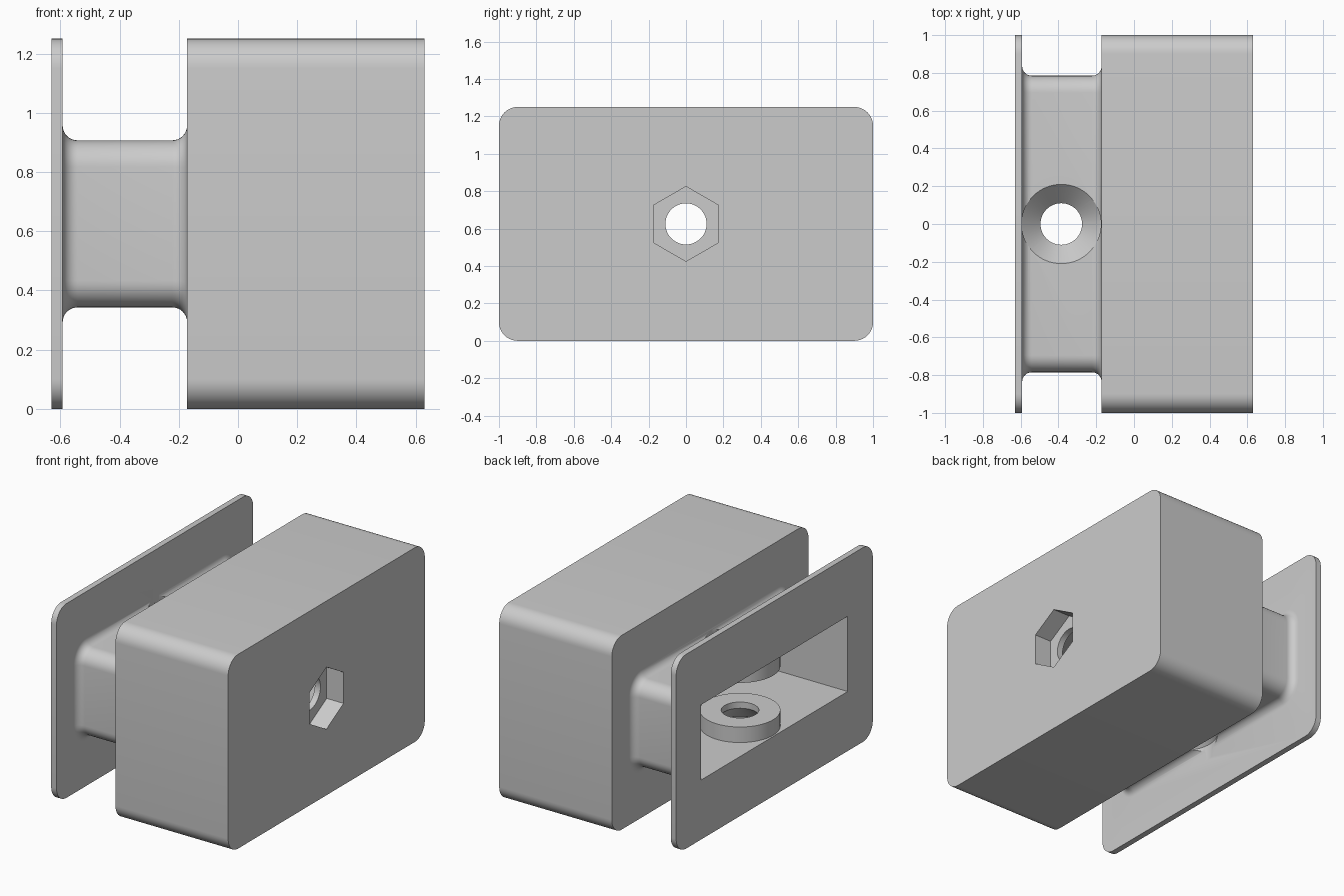
import bpy, bmesh, math
from mathutils import Matrix

if "Cube" in bpy.data.objects:
    bpy.data.objects.remove(bpy.data.objects["Cube"], do_unlink=True)

grey = bpy.data.materials.new("light_grey")
grey.use_nodes = True
COLOUR = (0.6, 0.6, 0.6, 1)
grey.diffuse_color = COLOUR
grey.node_tree.nodes["Principled BSDF"].inputs["Base Color"].default_value = COLOUR

MID = 0.625      # height of the centre line
BOLT_X = -0.385  # position of the vertical bolt hole
WALL = 0.04
NECK_Y, NECK_Z = 0.785, 0.282


def make_object(name, bm):
    bmesh.ops.recalc_face_normals(bm, faces=bm.faces)
    mesh = bpy.data.meshes.new(name)
    bm.to_mesh(mesh)
    bm.free()
    mesh.materials.append(grey)
    obj = bpy.data.objects.new(name, mesh)
    bpy.context.collection.objects.link(obj)
    return obj


def loft(name, rings):
    """Skin equal-length rings of points and cap both ends."""
    bm = bmesh.new()
    loops = [[bm.verts.new(p) for p in ring] for ring in rings]
    n = len(loops[0])
    for a, b in zip(loops, loops[1:]):
        for i in range(n):
            j = (i + 1) % n
            bm.faces.new((a[i], a[j], b[j], b[i]))
    bm.faces.new(loops[0])
    bm.faces.new(loops[-1])
    return make_object(name, bm)


def rounded_ring(x, hy, hz, r, steps=10):
    pts = []
    for k, (sy, sz) in enumerate([(1, 1), (-1, 1), (-1, -1), (1, -1)]):
        for i in range(steps + 1):
            a = math.pi / 2 * (k + i / steps)
            pts.append((x, sy * (hy - r) + r * math.cos(a),
                        MID + sz * (hz - r) + r * math.sin(a)))
    return pts


def turned(name, profile, sides=64):
    """Vertical turned shape from (radius, z) pairs."""
    angles = [2 * math.pi * i / sides for i in range(sides)]
    return loft(name, [[(BOLT_X + r * math.cos(a), r * math.sin(a), z)
                        for a in angles] for r, z in profile])


def bar_along_x(name, radius, x0, x1, sides):
    angles = [2 * math.pi * (i + 0.5) / sides + math.pi / 2 + math.pi / sides
              for i in range(sides)]
    angles = [a - 2 * math.pi / sides for a in angles]
    return loft(name, [[(x, radius * math.cos(a), MID + radius * math.sin(a))
                        for a in angles] for x in (x0, x1)])


def combine(target, tool, operation):
    mod = target.modifiers.new(operation.lower(), "BOOLEAN")
    mod.operation, mod.solver, mod.object = operation, "EXACT", tool
    bpy.context.view_layer.objects.active = target
    bpy.ops.object.modifier_apply(modifier=mod.name)
    bpy.data.objects.remove(tool, do_unlink=True)


# Outer body: thin flange, filleted neck and thick block in one skin
FILLET = 0.05
flange_in, block_in, end = -0.592, -0.172, 0.63
rings = [rounded_ring(x, 1, 0.625, 0.1) for x in (-end, flange_in)]
arc = [math.pi / 2 * i / 8 for i in range(9)]
neck = [(flange_in + FILLET * (1 - math.cos(a)), FILLET * (1 - math.sin(a))) for a in arc]
neck += [(block_in - FILLET * (1 - math.cos(a)), FILLET * (1 - math.sin(a))) for a in reversed(arc)]
rings += [rounded_ring(x, NECK_Y + e, NECK_Z + e, 0.09 + e) for x, e in neck]
rings += [rounded_ring(x, 1, 0.625, 0.1) for x in (block_in, end)]
body = loft("mounting_block", rings)

# Rectangular pocket opening through the flange
bm = bmesh.new()
x0, x1 = -0.7, 0.47
bmesh.ops.create_cube(bm, size=1, matrix=Matrix.Translation(((x0 + x1) / 2, 0, MID))
                      @ Matrix.Diagonal((x1 - x0, 2 * (NECK_Y - WALL), 2 * (NECK_Z - WALL), 1)))
combine(body, make_object("pocket_cutter", bm), "DIFFERENCE")

# Bosses on floor and ceiling, each with a countersunk bolt hole
for side in (1, -1):
    inner = NECK_Z - WALL
    boss = turned("bolt_boss", [(0.235, MID + side * h) for h in (inner - 0.1, inner + 0.02)])
    combine(body, boss, "UNION")
for side in (1, -1):
    sink = [(0.11, 0.05), (0.11, NECK_Z - 0.1), (0.21, NECK_Z), (0.21, NECK_Z + 0.1)]
    combine(body, turned("countersink_cutter", [(r, MID + side * h) for r, h in sink]), "DIFFERENCE")

# Hexagonal nut recess and the hole behind it
combine(body, bar_along_x("nut_cutter", 0.2, 0.51, 0.7, 6), "DIFFERENCE")
combine(body, bar_along_x("hole_cutter", 0.11, 0.4, 0.6, 48), "DIFFERENCE")

bpy.ops.object.select_all(action="DESELECT")
body.select_set(True)
bpy.context.view_layer.objects.active = body
bpy.ops.object.shade_smooth_by_angle(angle=math.radians(30))
